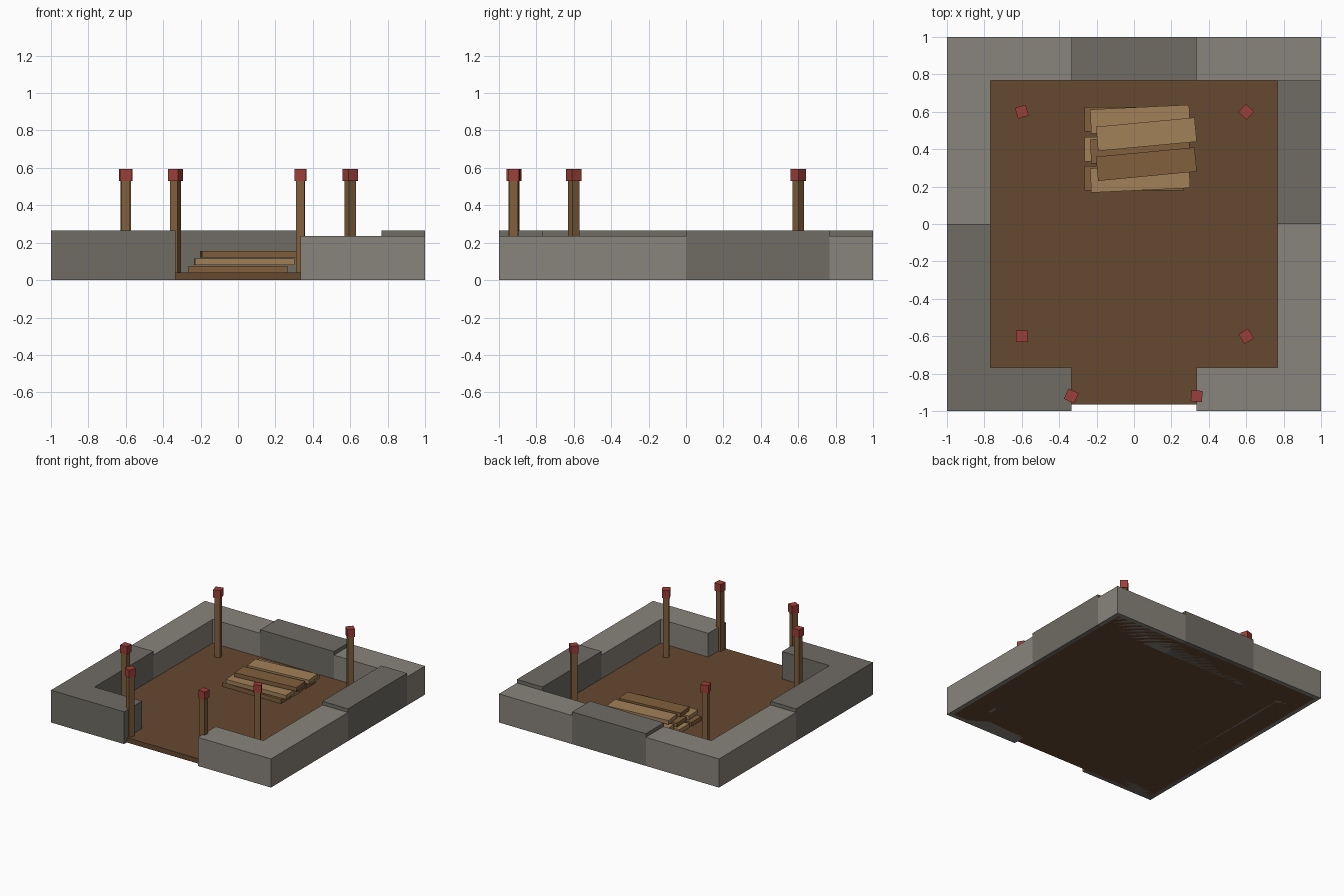
import bpy
from math import radians

if "Cube" in bpy.data.objects:
    bpy.data.objects.remove(bpy.data.objects["Cube"])


def material(name, color):
    m = bpy.data.materials.new(name)
    m.diffuse_color = (*color, 1)
    m.use_nodes = True
    m.node_tree.nodes["Principled BSDF"].inputs["Base Color"].default_value = m.diffuse_color
    return m


STONE = material("light_stone", (0.25, 0.23, 0.20))
DARK_STONE = material("dark_stone", (0.16, 0.15, 0.13))
DIRT = material("dirt", (0.13, 0.065, 0.03))
WOOD = material("wood", (0.22, 0.115, 0.045))
PALE_WOOD = material("pale_wood", (0.36, 0.22, 0.10))
RED = material("red_paint", (0.33, 0.05, 0.04))


def box(name, center, size, mat, angle=0):
    x, y, z = (s / 2 for s in size)
    verts = [(i * x, j * y, k * z) for i in (-1, 1) for j in (-1, 1) for k in (-1, 1)]
    faces = [(0, 1, 3, 2), (4, 6, 7, 5), (0, 4, 5, 1),
             (2, 3, 7, 6), (0, 2, 6, 4), (1, 5, 7, 3)]
    me = bpy.data.meshes.new(name)
    me.from_pydata(verts, [], faces)
    me.materials.append(mat)
    ob = bpy.data.objects.new(name, me)
    ob.location = center
    ob.rotation_euler.z = radians(angle)
    bpy.context.collection.objects.link(ob)
    return ob


# Dirt floor, running under the walls and out through the gate
box("floor", (0, 0, 0.02), (1.93, 1.93, 0.04), DIRT)

# Foundation wall sections: x range, y range, tall dark stone or not
INNER, GATE = 0.767, 0.335
walls = [
    ("front_left_wall", -1, -GATE, -1, -INNER, True),
    ("front_right_wall", GATE, 1, -1, -INNER, False),
    ("left_front_wall", -1, -INNER, -INNER, 0, True),
    ("left_back_wall", -1, -INNER, 0, INNER, False),
    ("right_front_wall", INNER, 1, -INNER, 0, False),
    ("right_back_wall", INNER, 1, 0, INNER, True),
    ("back_left_wall", -1, -GATE, INNER, 1, False),
    ("back_middle_wall", -GATE, GATE, INNER, 1, True),
    ("back_right_wall", GATE, 1, INNER, 1, False),
]
for name, x0, x1, y0, y1, tall in walls:
    h = 0.265 if tall else 0.235
    box(name, ((x0 + x1) / 2, (y0 + y1) / 2, h / 2), (x1 - x0, y1 - y0, h),
        DARK_STONE if tall else STONE)

# Marker posts with red caps, each turned a little differently
posts = [(-0.6, -0.6, 0), (0.6, -0.6, 32), (-0.6, 0.6, 16),
         (0.6, 0.6, 48), (-GATE, -0.92, -25), (GATE, -0.92, -5)]
for x, y, angle in posts:
    box("post", (x, y, 0.285), (0.045, 0.045, 0.49), WOOD, angle)
    box("post_cap", (x, y, 0.5625), (0.06, 0.06, 0.065), RED, angle)

# Plank stack: each layer shifts and twists a bit more
for layer, rows in enumerate(((0.245, 0.4, 0.56), (0.245, 0.4, 0.56), (0.32, 0.48))):
    for i, y in enumerate(rows):
        box("plank", (0.033 * layer, y, 0.058 + 0.04 * layer), (0.53, 0.13, 0.033),
            PALE_WOOD if (layer + i) % 2 else WOOD, 2.7 * layer)
